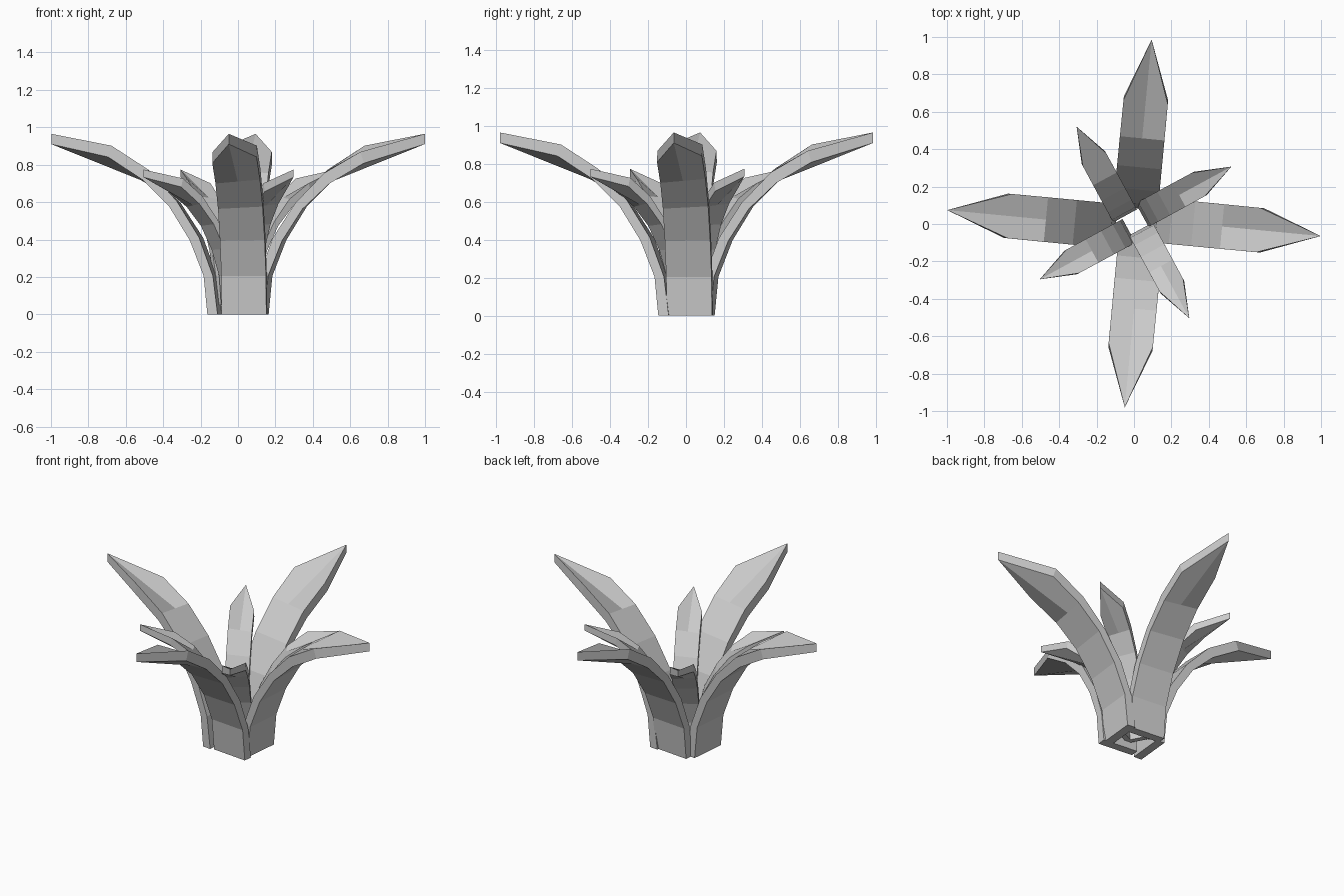
import bpy, bmesh
from math import radians, sin, cos
from mathutils import Matrix, Vector

cube = bpy.data.objects.get("Cube")
if cube:
    bpy.data.objects.remove(cube, do_unlink=True)

grey = bpy.data.materials.new("leaf_grey")
grey.use_nodes = True
colour = (0.6, 0.6, 0.6, 1)
grey.diffuse_color = colour
grey.node_tree.nodes["Principled BSDF"].inputs["Base Color"].default_value = colour

# Side profile of a leaf: inner (upper) and outer (lower) points as radius, height
INNER = [(.08, 0), (.105, .205), (.18, .41), (.30, .60), (.455, .765), (.65, .885), (.985, .965)]
OUTER = [(.135, 0), (.155, .205), (.23, .395), (.34, .57), (.485, .71), (.67, .825), (.985, .91)]
TWIST = [0, 0, 1, 3, 5, 8]
HALF_WIDTH = .12


def make_leaf(name, angle, offset, push=0, scale=(1, 1, 1), lift=0):
    """Curved plank of even width, ending in a folded point along +x."""
    bm = bmesh.new()
    sides = []
    for profile in (INNER, OUTER):
        rows = []
        for (r, z), twist in zip(profile, TWIST):
            dy, dz = HALF_WIDTH * cos(radians(twist)), HALF_WIDTH * sin(radians(twist))
            rows.append([bm.verts.new((r, s * dy, z + s * dz)) for s in (-1, 1)])
        tip = bm.verts.new((profile[-1][0], 0, profile[-1][1]))
        fold = bm.verts.new((rows[-2][0].co + rows[-2][1].co) / 2)
        # Broad faces up to the fold, then two halves meeting at the tip
        for a, b in zip(rows[:-2], rows[1:-1]):
            middle = [fold] if b is rows[-2] else []
            bm.faces.new([a[0], a[1], b[1]] + middle + [b[0]])
        for s in (0, 1):
            bm.faces.new([fold, rows[-2][s], rows[-1][s], tip])
        sides.append((rows, tip))
    # Rim and base
    (top, top_tip), (low, low_tip) = sides
    for s in (0, 1):
        upper = [row[s] for row in top] + [top_tip]
        lower = [row[s] for row in low] + [low_tip]
        for i in range(len(upper) - 1):
            bm.faces.new([upper[i], upper[i + 1], lower[i + 1], lower[i]])
    bm.faces.new([top[0][0], top[0][1], low[0][1], low[0][0]])
    bmesh.ops.recalc_face_normals(bm, faces=bm.faces)
    # Lean, size and placement around the stem
    place = (Matrix.Translation((0, 0, lift))
             @ Matrix.Rotation(radians(angle), 4, "Z")
             @ Matrix.Translation((push, offset, 0))
             @ Matrix.Rotation(radians(-5.5), 4, "Z")
             @ Matrix.Diagonal(Vector(scale)).to_4x4())
    bm.transform(place)
    mesh = bpy.data.meshes.new(name)
    bm.to_mesh(mesh)
    bm.free()
    mesh.materials.append(grey)
    bpy.context.collection.objects.link(bpy.data.objects.new(name, mesh))


# Four large leaves in a pinwheel
make_leaf("front_large_leaf", -90, .045)
make_leaf("left_large_leaf", 0, .03, push=.018)
make_leaf("back_large_leaf", 90, 0, push=.005)
make_leaf("right_large_leaf", 180, .02, push=.018)

# Four small leaves between them
for i, (offset, push) in enumerate([(.02, .015), (.02, .015), (.02, -.005), (.02, -.005)]):
    make_leaf(f"small_leaf_{i + 1}", 34 + 90 * i, offset, push, (.6, .6, .75), .05)
